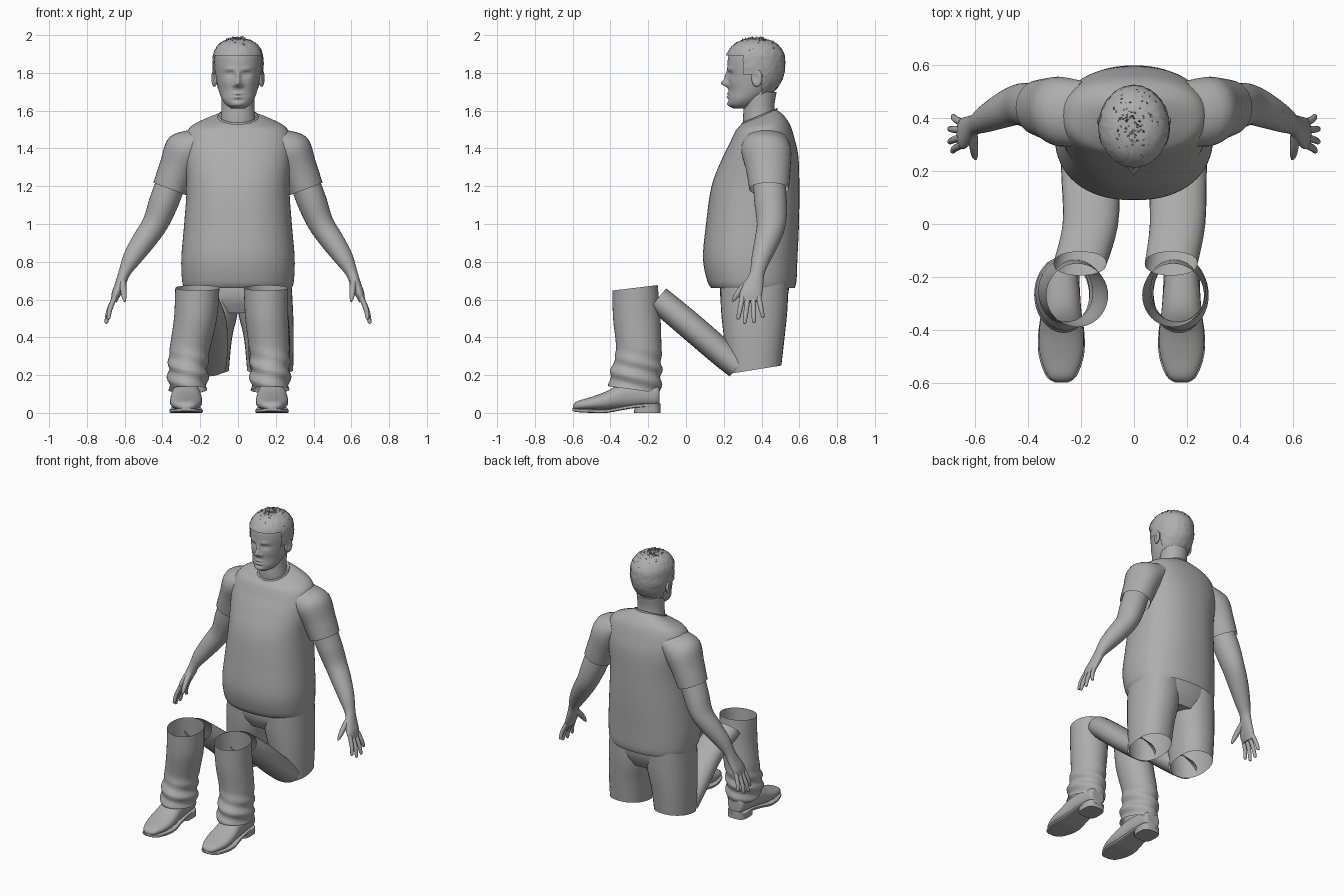
import bpy, bmesh, math, random
from mathutils import Vector, Matrix

random.seed(4)
if "Cube" in bpy.data.objects:
    bpy.data.objects.remove(bpy.data.objects["Cube"], do_unlink=True)

grey = bpy.data.materials.new("plain_grey")
grey.use_nodes = True
grey.diffuse_color = (0.42, 0.42, 0.42, 1)
grey.node_tree.nodes["Principled BSDF"].inputs["Base Color"].default_value = (0.42, 0.42, 0.42, 1)


def finish(name, bm, angle=50):
    bmesh.ops.recalc_face_normals(bm, faces=bm.faces)
    mesh = bpy.data.meshes.new(name)
    bm.to_mesh(mesh)
    bm.free()
    mesh.materials.append(grey)
    ob = bpy.data.objects.new(name, mesh)
    bpy.context.collection.objects.link(ob)
    bpy.ops.object.select_all(action="DESELECT")
    ob.select_set(True)
    bpy.context.view_layer.objects.active = ob
    bpy.ops.object.shade_smooth_by_angle(angle=math.radians(angle))
    return ob


def spline(a, b, c, d, t):
    return 0.5 * (2 * b + (c - a) * t + (2 * a - 5 * b + 4 * c - d) * t * t
                  + (3 * b - a - 3 * c + d) * t ** 3)


def power(x, p):
    return math.copysign(abs(x) ** p, x)


def loft(name, rings, seg=32, steps=4, p=1.0, caps=(True, True), tweak=None, keep=None, angle=50):
    """Skin smooth rings, each given as centre, half axis u and half axis v."""
    last = len(rings) - 1
    fine = []
    for i in range(last):
        four = [rings[max(0, min(last, i + k))] for k in (-1, 0, 1, 2)]
        for s in range(steps):
            fine.append([spline(*[r[j] for r in four], s / steps) for j in range(3)])
    fine.append(rings[-1])
    bm = bmesh.new()
    rows = []
    for c, u, v in fine:
        row = []
        for k in range(seg):
            a = 2 * math.pi * k / seg
            co = c + u * power(math.cos(a), p) + v * power(math.sin(a), p)
            row.append(bm.verts.new(tweak(co, c) if tweak else co))
        rows.append(row)
    for r, q in zip(rows, rows[1:]):
        for k in range(seg):
            n = (k + 1) % seg
            bm.faces.new((r[k], r[n], q[n], q[k]))
    for row, cap in ((rows[0], caps[0]), (rows[-1], caps[1])):
        if cap:
            bm.faces.new(row)
    if keep:
        bad = [f for f in bm.faces if not keep(f.calc_center_median())]
        bmesh.ops.delete(bm, geom=bad, context="FACES")
    return finish(name, bm, angle)


def level(z, cx, hw, front, back, tilt=0):
    ry = (back - front) / 2
    return Vector((cx, (front + back) / 2, z)), Vector((hw, 0, 0)), Vector((0, ry, ry * tilt))


def upright(y, cx, hw, low, top):
    return Vector((cx, y, (low + top) / 2)), Vector((hw, 0, 0)), Vector((0, 0, (top - low) / 2))


def tube(name, pts, side, **kw):
    """Loft along a path of (centre, radius along side, other radius)."""
    side = Vector(side)
    cs = [Vector(q[0]) for q in pts]
    rings = []
    for i, (c, rs, ro) in enumerate(pts):
        t = cs[min(i + 1, len(cs) - 1)] - cs[max(i - 1, 0)]
        other = t.cross(side).normalized()
        rings.append((cs[i], side * rs, other * ro))
    return loft(name, rings, **kw)


# Head, with the face shaped by soft bumps
head = [(1.612, .035, .25, .34), (1.63, .062, .226, .37), (1.66, .085, .222, .41),
        (1.70, .1, .226, .46), (1.75, .112, .224, .495), (1.8, .12, .222, .512),
        (1.85, .123, .22, .515), (1.9, .118, .228, .508), (1.945, .092, .262, .475),
        (1.97, .05, .31, .43), (1.975, .01, .36, .38)]
bumps = [(0, 1.745, .016, .018, .036), (0, 1.78, .012, .03, .017), (.02, 1.735, .011, .011, .012),
         (.045, 1.82, .028, .011, .007), (.042, 1.793, .022, .013, -.013), (.042, 1.792, .013, .007, .007),
         (0, 1.69, .026, .006, .009), (0, 1.673, .022, .007, .009), (0, 1.682, .03, .003, -.004),
         (0, 1.655, .03, .006, -.005), (0, 1.632, .025, .013, .006), (.065, 1.75, .025, .025, .004)]


def face(co, c):
    if co.y < c.y:
        for x, z, rx, rz, amount in bumps:
            e = ((abs(co.x) - x) / rx) ** 2 + ((co.z - z) / rz) ** 2
            co.y -= amount * math.exp(-e)
    return co


loft("head", [level(z, 0, w, f, b) for z, w, f, b in head], seg=112, steps=7, tweak=face, angle=80)
loft("neck", [level(1.44, 0, .1, .31, .5), level(1.55, 0, .093, .302, .478),
              level(1.62, 0, .087, .305, .468), level(1.7, 0, .088, .3, .48)])


# Hair cap, cut along the hairline, with short tufts on the crown
def hair_area(co):
    line = 1.895 if co.y < .3 else 1.79 if co.y < .4 else 1.66
    return co.z > line


def rough(co, c):
    return co + (co - c).normalized() * random.uniform(0, .005)


loft("hair_cap", [level(z + .005, 0, w + .009, f - .008, b + .008) for z, w, f, b in head],
     seg=72, steps=4, tweak=rough, keep=hair_area, angle=35)
bm = bmesh.new()
for i in range(190):
    a, r = random.uniform(0, 2 * math.pi), math.sqrt(random.random())
    off = Vector((.11 * r * math.cos(a), .13 * r * math.sin(a), 0))
    lean = Vector((off.x * 5, off.y * 5 + .1, 1.0)) + Vector([random.uniform(-.5, .5) for k in range(3)])
    pos = Vector((off.x, .37 + off.y, 1.97 - .065 * r ** 2.5))
    turn = lean.to_track_quat("Z", "Y").to_matrix().to_4x4()
    bmesh.ops.create_cone(bm, segments=4, radius1=.011, radius2=.004, depth=random.uniform(.03, .055),
                          cap_ends=True, matrix=Matrix.Translation(pos) @ turn @ Matrix.Diagonal((1, .4, 1, 1)))
for v in bm.verts:
    v.co.z = min(v.co.z, 2.0)
finish("hair_tufts", bm, 20)

# Shirt body and collar
loft("shirt_body", [level(.66, 0, .285, .135, .575), level(.7, 0, .296, .112, .585),
                    level(.82, 0, .3, .09, .59), level(1.0, 0, .285, .106, .598),
                    level(1.2, 0, .272, .135, .6), level(1.35, 0, .285, .19, .595, .03),
                    level(1.44, 0, .285, .232, .575, .06), level(1.51, 0, .255, .262, .55, .12),
                    level(1.548, 0, .18, .285, .515, .25), level(1.567, 0, .105, .295, .48, .42)],
     seg=64, steps=5, p=.88, caps=(False, True))
loft("collar", [level(1.545, 0, .112, .29, .487, .42), level(1.572, 0, .107, .294, .484, .42),
                level(1.574, 0, .1, .3, .478, .42)], seg=48, caps=(False, False))

# Sleeves, ears, arms and hands
for s, label in ((1, "left"), (-1, "right")):
    def m(*pts):
        return [((s * x, y, z), a, b) for x, y, z, a, b in pts]

    tube(label + "_sleeve", m((.19, .42, 1.44, .12, .075), (.275, .425, 1.385, .132, .116),
                              (.32, .435, 1.29, .118, .1), (.36, .44, 1.185, .105, .094)),
         (0, 1, 0), caps=(True, False))
    tube(label + "_arm", m((.35, .44, 1.23, .085, .078), (.395, .448, 1.11, .086, .078),
                           (.44, .452, 1.0, .077, .068), (.5, .43, .91, .068, .062),
                           (.56, .4, .82, .053, .05), (.6, .378, .745, .04, .032),
                           (.62, .36, .69, .05, .028), (.645, .343, .63, .06, .024),
                           (.657, .342, .59, .05, .016)), (0, 1, 0))
    tips = [(.688, .275, .495), (.7, .31, .472), (.7, .36, .476), (.686, .408, .505)]
    for i, tip in enumerate(tips):
        base = Vector((.652, .3 + .028 * i, .615))
        mid = base.lerp(Vector(tip), .55) + Vector((.006, 0, 0))
        tube(label + "_finger_%d" % (i + 1), m((*base, .015, .014), (*mid, .013, .013),
                                              (*base.lerp(Vector(tip), .93), .01, .01), (*tip, .004, .004)),
             (0, 1, 0), seg=12)
    tube(label + "_thumb", m((.612, .345, .7, .024, .02), (.607, .295, .655, .019, .017),
                             (.603, .262, .615, .014, .013), (.6, .245, .59, .005, .005)), (0, .7, -.7), seg=12)
    bm = bmesh.new()
    place = Matrix.Translation((s * .126, .375, 1.772)) @ Matrix.Rotation(-s * .3, 4, "Z")
    bmesh.ops.create_uvsphere(bm, u_segments=20, v_segments=14, radius=1,
                              matrix=place @ Matrix.Diagonal((.014, .03, .046, 1)))
    for v in bm.verts:
        e = ((v.co.y - .37) / .014) ** 2 + ((v.co.z - 1.775) / .022) ** 2
        v.co.x -= s * .012 * math.exp(-e)
    finish(label + "_ear", bm)


# Trousers: seat, hanging upper legs, bent thighs and open-topped shins
def folds(co, c):
    if co.z < .36:
        d = co - c
        d.z = 0
        wave = math.sin(co.z * 75 + 2 * math.atan2(d.y, d.x))
        co += d.normalized() * .007 * wave * min(1, (.36 - co.z) * 8)
    return co


loft("trouser_seat", [level(.76, 0, .27, .19, .55), level(.62, 0, .278, .18, .54),
                      level(.53, 0, .2, .22, .5)], seg=48, p=.85)
for label, s, knee, ankle, foot in (("left", 1, .148, .17, .18), ("right", -1, -.215, -.265, -.275)):
    loft(label + "_upper_trouser", [level(.74, s * .14, .14, .18, .545), level(.55, s * .145, .146, .185, .537),
                                    level(.4, s * .163, .132, .2, .522), level(.228, s * .17, .122, .22, .505, .16)],
         p=.9, caps=(True, False))
    tube(label + "_thigh", [((s * .17, .275, .245), .108, .068), ((s * .165, .18, .325), .11, .072),
                            ((s * .165, 0, .48), .105, .073), ((knee * .95, -.15, .605), .1, .07)],
         (1, 0, 0), p=.9, caps=(False, False))
    loft(label + "_shin", [level(.662, knee, .117, -.39, -.15, .12), level(.5, knee * .8 + ankle * .2, .114, -.386, -.135),
                           level(.34, ankle * .8 + knee * .2, .107, -.37, -.13), level(.25, ankle, .104, -.39, -.13),
                           level(.19, ankle, .106, -.405, -.13), level(.122, ankle, .1, -.405, -.135, -.14)],
         seg=40, steps=7, tweak=folds, caps=(False, False), angle=80)
    # Shoes
    loft(label + "_shoe", [upright(y, foot, w, a, b) for y, w, a, b in (
        (-.598, .02, .022, .04), (-.575, .052, .016, .062), (-.5, .08, .014, .085), (-.42, .085, .014, .115),
        (-.33, .076, .02, .16), (-.22, .066, .03, .16), (-.15, .056, .035, .15), (-.14, .03, .05, .12))], p=.85)
    loft(label + "_sole", [upright(y, foot, w, a, b) for y, w, a, b in (
        (-.6, .025, .01, .026), (-.575, .058, .004, .022), (-.5, .085, 0, .02), (-.42, .088, 0, .02),
        (-.33, .076, .016, .036), (-.25, .07, .028, .048), (-.16, .064, .03, .05), (-.135, .03, .03, .05))],
         seg=24, p=.35)
    loft(label + "_heel", [level(0, foot, .066, -.275, -.135), level(.04, foot, .068, -.272, -.135)],
         seg=24, steps=1, p=.6)
